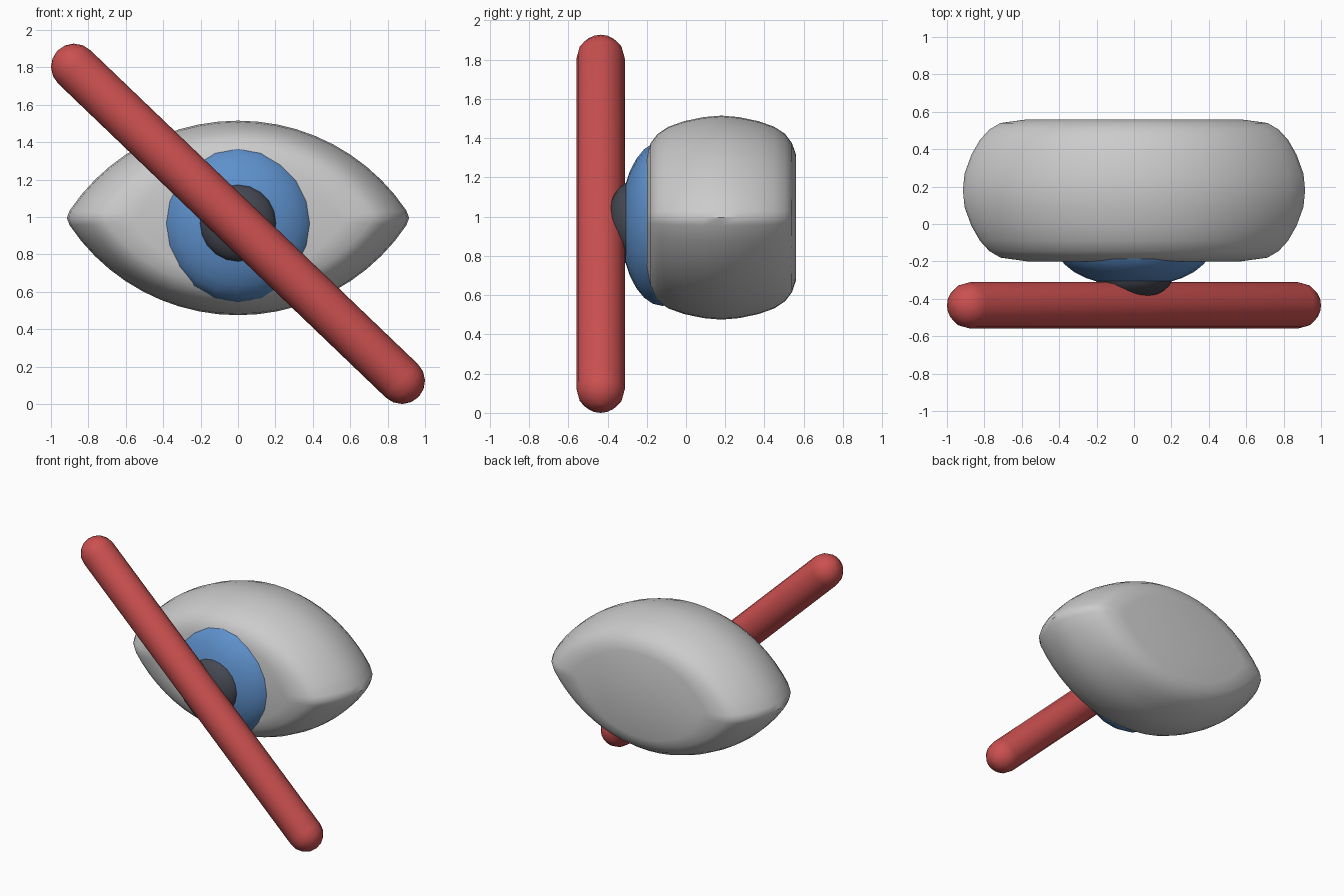
import bpy, bmesh, math
from mathutils import Vector, Matrix

if "Cube" in bpy.data.objects:
    bpy.data.objects.remove(bpy.data.objects["Cube"])


def material(name, rgb):
    m = bpy.data.materials.new(name)
    m.diffuse_color = (*rgb, 1)
    m.use_nodes = True
    m.node_tree.nodes["Principled BSDF"].inputs["Base Color"].default_value = m.diffuse_color
    return m


def finish(obj, mat=None, angle=40):
    if mat:
        obj.data.materials.append(mat)
    bpy.ops.object.select_all(action='DESELECT')
    obj.select_set(True)
    bpy.context.view_layer.objects.active = obj
    bpy.ops.object.shade_smooth_by_angle(angle=math.radians(angle))


def loft(name, rings, mat=None):
    """Skin equal-length closed rings and cap both ends."""
    bm = bmesh.new()
    loops = [[bm.verts.new(p) for p in ring] for ring in rings]
    n = len(loops[0])
    for a, b in zip(loops, loops[1:]):
        for i in range(n):
            j = (i + 1) % n
            bm.faces.new((a[i], a[j], b[j], b[i]))
    bm.faces.new(loops[0])
    bm.faces.new(loops[-1])
    bmesh.ops.recalc_face_normals(bm, faces=bm.faces)
    me = bpy.data.meshes.new(name)
    bm.to_mesh(me)
    bm.free()
    obj = bpy.data.objects.new(name, me)
    bpy.context.collection.objects.link(obj)
    finish(obj, mat)
    return obj


def dome(name, center, radii, mat):
    """Flattened ball with its poles facing front and back."""
    bm = bmesh.new()
    bmesh.ops.create_uvsphere(bm, u_segments=20, v_segments=14, radius=1)
    bm.transform(Matrix.Translation(center) @ Matrix.Diagonal((*radii, 1))
                 @ Matrix.Rotation(math.pi / 2, 4, 'X'))
    me = bpy.data.meshes.new(name)
    bm.to_mesh(me)
    bm.free()
    obj = bpy.data.objects.new(name, me)
    bpy.context.collection.objects.link(obj)
    finish(obj, mat)


red = material("red", (0.6, 0.08, 0.08))
blue = material("blue", (0.11, 0.28, 0.6))
dark = material("dark", (0.06, 0.065, 0.085))

# Eye body: almond outline from two arcs with blunt corners, rounded in depth
half_w, tip_z, height = 0.90, 0.04, 0.52
sag = height - tip_z
R = (half_w ** 2 + sag ** 2) / (2 * sag)
a = math.asin(half_w / R)
N = 20
arc = [(R * math.sin(t), height - R + R * math.cos(t))
       for t in (a - 2 * a * i / N for i in range(N + 1))]
outline = [(0.915, 0)] + arc + [(-0.915, 0)] + [(-x, -z) for x, z in arc]
# depth from the middle, width scale, height scale
half = [(0, 1, 1), (0.09, 0.99, 0.985), (0.19, 0.95, 0.945), (0.27, 0.90, 0.89),
        (0.325, 0.845, 0.82), (0.36, 0.78, 0.73), (0.38, 0.62, 0.62)]
profile = [(-d, sx, sz) for d, sx, sz in reversed(half)] + half[1:]
loft("eye_body", [[(x * sx, 0.18 + d, 0.995 + z * sz) for x, z in outline]
                  for d, sx, sz in profile])

# Iris and pupil
dome("iris", (0, -0.12, 0.965), (0.415, 0.215, 0.42), blue)
dome("pupil", (0, -0.28, 0.967), (0.208, 0.12, 0.21), dark)

# Diagonal strike bar: capsule with rounded ends
r = 0.124
p0, p1 = Vector((-0.876, -0.435, 1.803)), Vector((0.876, -0.435, 0.124))
axis = (p1 - p0).normalized()
u, v = Vector((0, 1, 0)), axis.cross(Vector((0, 1, 0)))
caps = [math.radians(k) for k in (88, 67, 45, 22, 0)]
stations = [(p0 - axis * r * math.sin(t), r * math.cos(t)) for t in caps]
stations += [(p1 + axis * r * math.sin(t), r * math.cos(t)) for t in reversed(caps)]
seg = [2 * math.pi * i / 16 for i in range(16)]
loft("strike_bar", [[c + (u * math.cos(s) + v * math.sin(s)) * q for s in seg]
                    for c, q in stations], red)
